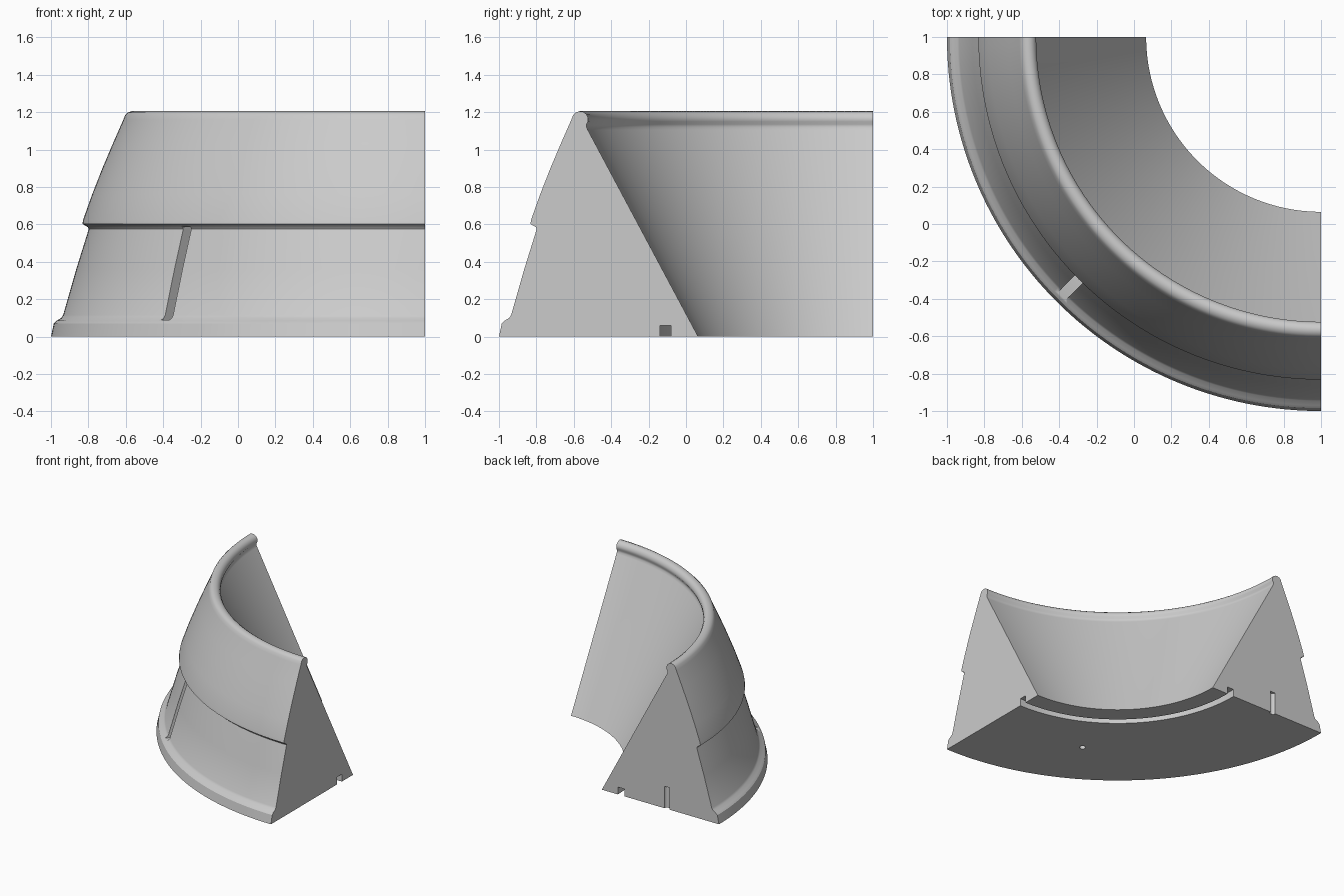
import bpy
import bmesh
from math import radians, cos, sin
from mathutils import Matrix, Vector

cube = bpy.data.objects.get("Cube")
if cube:
    bpy.data.objects.remove(cube)

AXIS = Vector((1, 1, 0))   # centre of the ring
STEPS = 64

stone = bpy.data.materials.new("light grey")
stone.use_nodes = True
stone.diffuse_color = (0.6, 0.6, 0.6, 1)
stone.node_tree.nodes["Principled BSDF"].inputs["Base Color"].default_value = (0.6, 0.6, 0.6, 1)


def make_object(name, bm):
    bmesh.ops.recalc_face_normals(bm, faces=bm.faces)
    mesh = bpy.data.meshes.new(name)
    bm.to_mesh(mesh)
    bm.free()
    mesh.materials.append(stone)
    obj = bpy.data.objects.new(name, mesh)
    bpy.context.collection.objects.link(obj)
    return obj


def ring_place(radius, degrees, z):
    """Matrix at a radius and an angle around the ring axis, local x outward."""
    a = radians(degrees)
    spot = AXIS + Vector((radius * cos(a), radius * sin(a), z))
    return Matrix.Translation(spot) @ Matrix.Rotation(a, 4, 'Z')


# Wall section as (radius, height), with the channel under the inner foot
section = [
    (2.0, 0), (1.985, 0.07), (1.97, 0.085), (1.945, 0.1), (1.935, 0.115),
    (1.865, 0.36), (1.798, 0.575), (1.803, 0.585), (1.832, 0.603), (1.828, 0.625),
    (1.78, 0.76), (1.725, 0.9), (1.67, 1.03), (1.613, 1.16),
    (1.603, 1.185), (1.59, 1.198), (1.57, 1.205), (1.55, 1.202), (1.533, 1.19),
    (1.523, 1.17), (1.523, 1.15), (1.532, 1.135), (1.532, 1.12), (1.525, 1.105),
    (0.935, 0), (1.08, 0), (1.08, 0.06), (1.14, 0.06), (1.14, 0),
]

# Quarter ring wall
bm = bmesh.new()
rings = []
for i in range(STEPS + 1):
    a = radians(180 + 90 * i / STEPS)
    rings.append([bm.verts.new(AXIS + Vector((r * cos(a), r * sin(a), z))) for r, z in section])
for first, second in zip(rings, rings[1:]):
    for j in range(len(section)):
        k = (j + 1) % len(section)
        bm.faces.new((first[j], first[k], second[k], second[j]))
bm.faces.new(rings[0])
bm.faces.new(rings[-1])
wall = make_object("ring_wall", bm)

# Dowel holes under the wall: half a hole at the end, a whole one inside
cutters = []
for name, degrees in (("end_dowel_cutter", 180), ("inner_dowel_cutter", 240)):
    bm = bmesh.new()
    bmesh.ops.create_cone(bm, cap_ends=True, segments=24, radius1=0.023, radius2=0.023,
                          depth=0.4, matrix=ring_place(1.526, degrees, -0.02))
    cutters.append(make_object(name, bm))

# Narrow upright slot in the lower outer wall
bm = bmesh.new()
size = Matrix.Diagonal((0.3, 0.06, 0.495, 1))
bmesh.ops.create_cube(bm, size=1, matrix=ring_place(1.86, 225, 0.3375) @ size)
cutters.append(make_object("slot_cutter", bm))

bpy.context.view_layer.objects.active = wall
wall.select_set(True)
for cutter in cutters:
    mod = wall.modifiers.new(cutter.name, 'BOOLEAN')
    mod.operation = 'DIFFERENCE'
    mod.solver = 'EXACT'
    mod.object = cutter
    bpy.ops.object.modifier_apply(modifier=mod.name)
    bpy.data.objects.remove(cutter)

bpy.ops.object.shade_smooth_by_angle(angle=radians(32))
